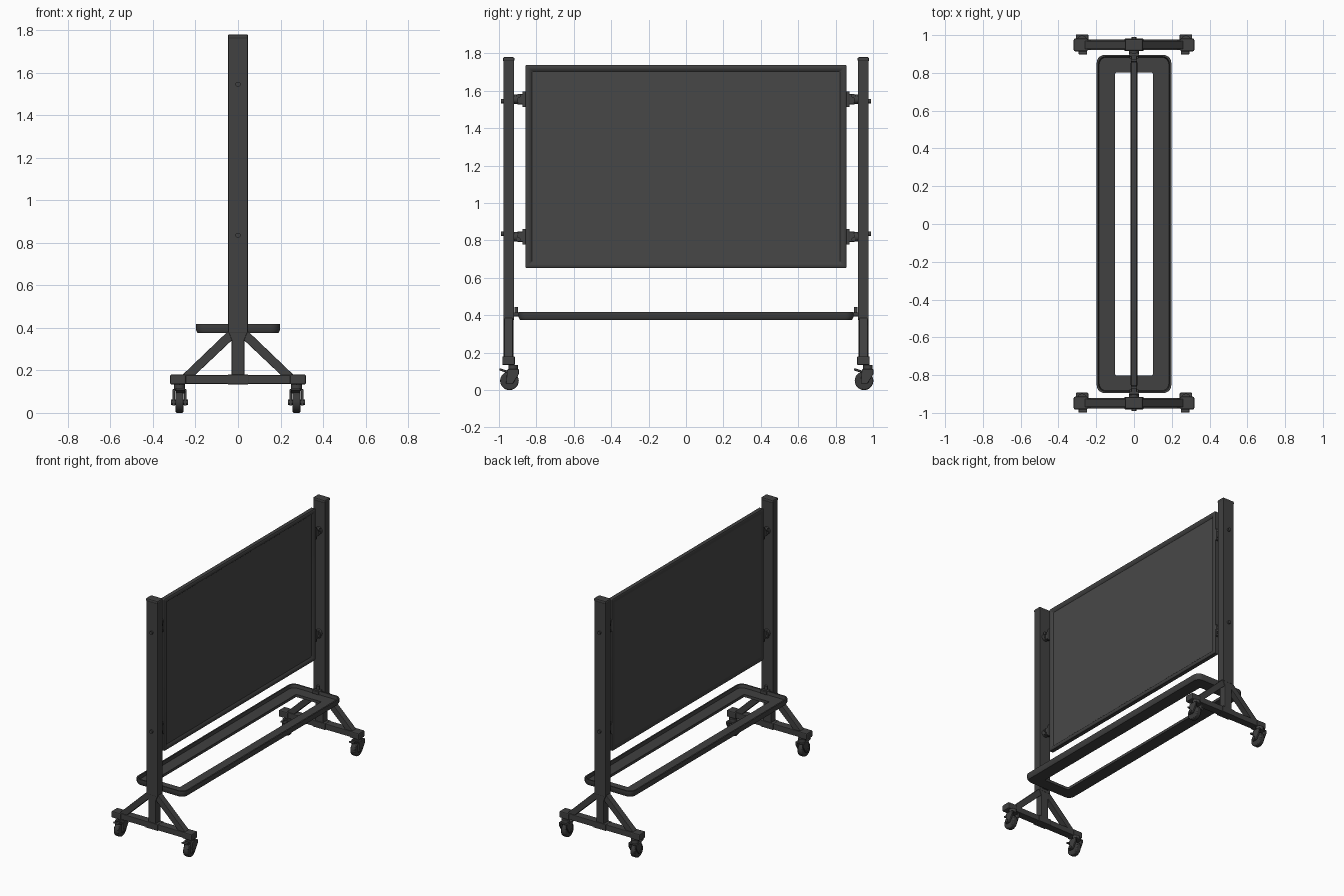
import bpy, bmesh, math
from mathutils import Vector

cube = bpy.data.objects.get("Cube")
if cube:
    bpy.data.objects.remove(cube, do_unlink=True)


def material(name, value):
    m = bpy.data.materials.new(name)
    m.use_nodes = True
    colour = (value, value, value, 1)
    m.diffuse_color = colour
    bsdf = m.node_tree.nodes["Principled BSDF"]
    bsdf.inputs["Base Color"].default_value = colour
    bsdf.inputs["Roughness"].default_value = 0.7
    return m


METAL = material("dark grey metal", 0.052)
BOARD = material("charcoal board", 0.064)
RUBBER = material("black rubber", 0.042)


def finish(name, bm, mat, bevel=0, smooth=False):
    bmesh.ops.recalc_face_normals(bm, faces=bm.faces)
    mesh = bpy.data.meshes.new(name)
    bm.to_mesh(mesh)
    bm.free()
    obj = bpy.data.objects.new(name, mesh)
    bpy.context.collection.objects.link(obj)
    mesh.materials.append(mat)
    if bevel:
        mod = obj.modifiers.new("soft edges", "BEVEL")
        mod.width, mod.segments = bevel, 2
    if smooth:
        bpy.ops.object.select_all(action="DESELECT")
        obj.select_set(True)
        bpy.context.view_layer.objects.active = obj
        bpy.ops.object.shade_smooth_by_angle(angle=math.radians(40))
    return obj


def box(name, centre, size, mat=METAL, bevel=0.004):
    bm = bmesh.new()
    bmesh.ops.create_cube(bm, size=1)
    bmesh.ops.scale(bm, vec=size, verts=bm.verts)
    obj = finish(name, bm, mat, bevel)
    obj.location = centre
    return obj


def rod(name, centre, radius, length, axis, mat=METAL, sides=20, bevel=0):
    bm = bmesh.new()
    bmesh.ops.create_cone(bm, cap_ends=True, segments=sides, radius1=radius,
                          radius2=radius, depth=length)
    obj = finish(name, bm, mat, bevel, True)
    obj.location = centre
    obj.rotation_euler = Vector(axis).to_track_quat("Z", "Y").to_euler()
    return obj


def prism(name, profile, x, y, width, axis, mat=METAL, bevel=0.003):
    """Extrude a (u, z) profile by width along x or y."""
    bm = bmesh.new()
    rings = []
    for side in (-width / 2, width / 2):
        rings.append([bm.verts.new((side, u, z) if axis == "x" else (u, side, z))
                      for u, z in profile])
    bm.faces.new(rings[0])
    bm.faces.new(rings[1])
    for i in range(len(profile)):
        j = (i + 1) % len(profile)
        bm.faces.new((rings[0][i], rings[0][j], rings[1][j], rings[1][i]))
    obj = finish(name, bm, mat, bevel)
    obj.location = (x, y, 0)
    return obj


def rounded_rect(hx, hy, r, steps=5):
    points = []
    for k, (sx, sy) in enumerate(((1, 1), (-1, 1), (-1, -1), (1, -1))):
        for i in range(steps + 1):
            a = math.radians(90) * (k + i / steps)
            points.append((sx * (hx - r) + r * math.cos(a), sy * (hy - r) + r * math.sin(a)))
    return points


def loft(name, rings, mat):
    """Skin a closed series of (half x, half y, corner radius, z) rings."""
    bm = bmesh.new()
    loops = [[bm.verts.new((x, y, z)) for x, y in rounded_rect(hx, hy, r)]
             for hx, hy, r, z in rings]
    for a, b in zip(loops, loops[1:] + loops[:1]):
        for i in range(len(a)):
            j = (i + 1) % len(a)
            bm.faces.new((a[i], a[j], b[j], b[i]))
    return finish(name, bm, mat, 0, True)


def caster(x, y):
    sign = 1 if x > 0 else -1
    rod("caster_wheel", (x, y, 0.05), 0.05, 0.036, (1, 0, 0), RUBBER, 28, 0.006)
    rod("caster_axle", (x, y, 0.05), 0.012, 0.078, (1, 0, 0), METAL, 12)
    for s in (-1, 1):
        prism("caster_fork", [(-0.018, 0.035), (0.018, 0.035), (0.05, 0.085),
                              (0.05, 0.108), (-0.012, 0.108)],
              x + s * 0.027, y, 0.012, "x")
    box("caster_crown", (x, y + 0.02, 0.107), (0.066, 0.062, 0.01))
    rod("caster_swivel", (x, y + 0.02, 0.122), 0.026, 0.026, (0, 0, 1))
    lever = box("caster_brake", (x - sign * 0.004, y - 0.03, 0.104), (0.045, 0.05, 0.012))
    lever.rotation_euler.x = math.radians(-18)


# Two end frames: post, foot, braces and casters
for end in (-1, 1):
    y = end * 0.948
    box("post", (0, y, 1.07), (0.092, 0.058, 1.39))
    box("post_cap", (0, y, 1.768), (0.096, 0.062, 0.024), METAL, 0.008)
    prism("post_neck", [(-0.03, 0.17), (0.03, 0.17), (0.03, 0.345), (0.046, 0.385),
                        (-0.046, 0.385), (-0.03, 0.345)], 0, y, 0.054, "y")
    box("foot_bar", (0, y, 0.157), (0.6, 0.056, 0.042))
    box("foot_centre_sleeve", (0, y, 0.157), (0.1, 0.066, 0.046))
    for side in (-1, 1):
        box("foot_end_block", (side * 0.282, y, 0.157), (0.074, 0.068, 0.047), METAL, 0.007)
        prism("brace", [(side * u, z) for u, z in
                        ((0.265, 0.175), (0.205, 0.175), (0.025, 0.345), (0.025, 0.405))],
              0, y, 0.044, "y")
        caster(side * 0.275, y + 0.004)

    # Board clamps with bolts through the post
    for z, lean in ((1.555, -0.018), (0.82, 0.015)):
        box("clamp_plate", (0, end * 0.866, z), (0.034, 0.016, 0.085))
        box("clamp_block", (0, end * 0.886, z), (0.03, 0.034, 0.055))
        rod("clamp_collar", (0, end * 0.909, z), 0.026, 0.022, (0, 1, 0))
        rod("clamp_knob", (0, end * 0.895, z - lean), 0.011, 0.05, (1, 0, 0), METAL, 12)
        rod("post_bolt", (0, end * 0.982, z - 0.01 if lean < 0 else z + 0.015),
            0.012, 0.014, (0, 1, 0), METAL, 12)

    # Tray mounts
    box("tray_mount", (0, end * 0.9, 0.405), (0.05, 0.05, 0.022))
    rod("tray_mount_bolt", (0, end * 0.908, 0.428), 0.01, 0.03, (0, 0, 1), METAL, 12)

# Writing board: panel and mitred frame rails
ZC, HY, HZ = 1.195, 0.858, 0.543
box("board_panel", (-0.003, 0, ZC), (0.022, 2 * HY - 0.04, 2 * HZ - 0.04), BOARD, 0)
frame = loft("board_frame", [(HZ, HY, 0.006, -0.014), (HZ, HY, 0.006, 0.014),
                             (HZ - 0.006, HY - 0.006, 0.005, 0.019),
                             (HZ - 0.022, HY - 0.022, 0.004, 0.019),
                             (HZ - 0.036, HY - 0.036, 0.004, 0.006),
                             (HZ - 0.036, HY - 0.036, 0.004, -0.013),
                             (HZ - 0.006, HY - 0.006, 0.005, -0.018)], METAL)
frame.rotation_euler.y = math.radians(90)
frame.location.z = ZC

# Open ring tray with a raised outer lip
loft("tray", [(0.19, 0.888, 0.04, 0.376), (0.198, 0.896, 0.045, 0.39),
              (0.198, 0.896, 0.045, 0.418), (0.188, 0.886, 0.038, 0.418),
              (0.184, 0.882, 0.036, 0.395), (0.1, 0.802, 0.008, 0.395),
              (0.1, 0.802, 0.008, 0.376)], METAL)
